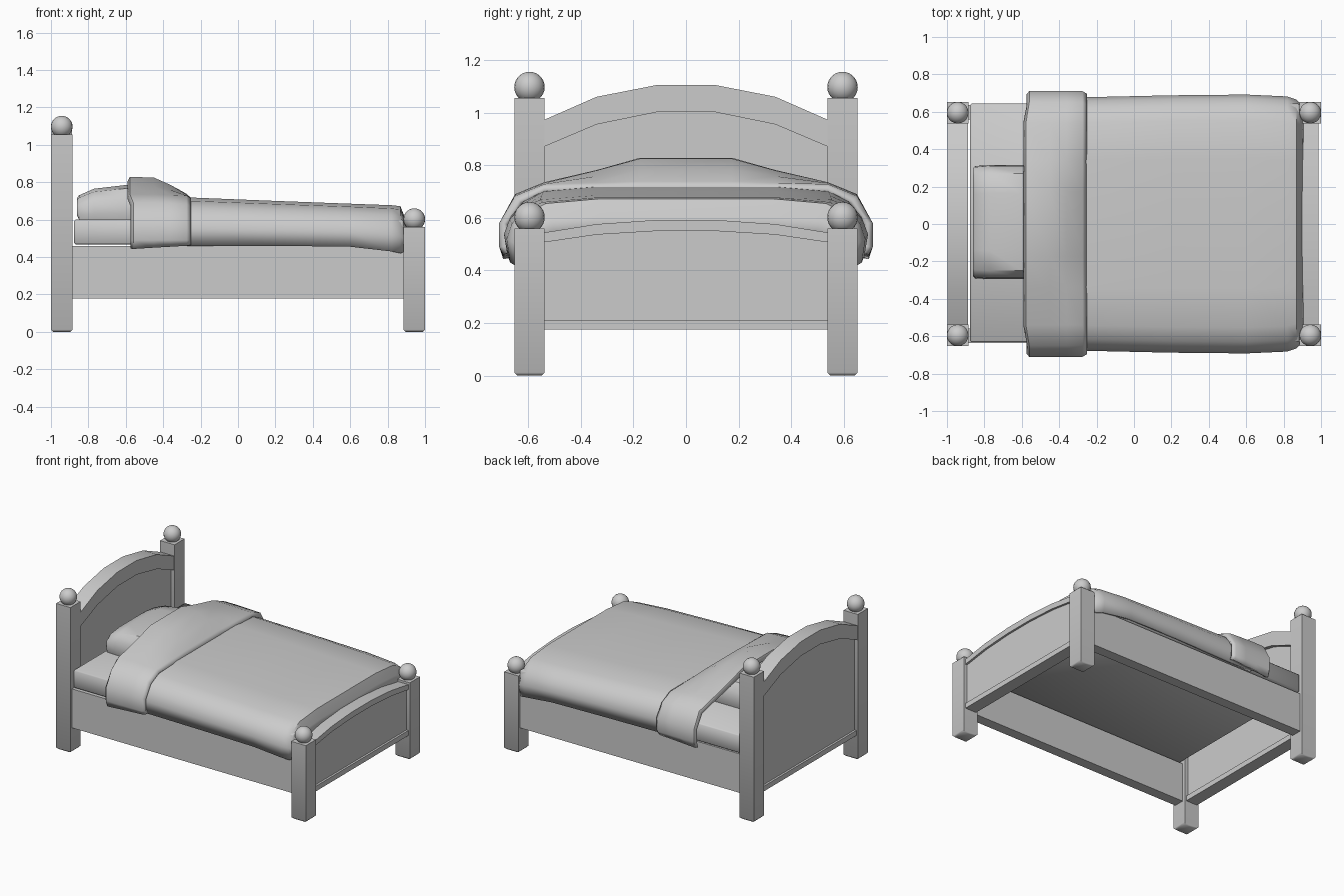
import bpy, bmesh
from mathutils import Matrix

cube = bpy.data.objects.get("Cube")
if cube:
    bpy.data.objects.remove(cube, do_unlink=True)

grey = bpy.data.materials.new("plain grey")
grey.use_nodes = True
grey.diffuse_color = (0.6, 0.6, 0.6, 1)
grey.node_tree.nodes["Principled BSDF"].inputs["Base Color"].default_value = (0.6, 0.6, 0.6, 1)


def finish(name, bm, smooth=None):
    bmesh.ops.recalc_face_normals(bm, faces=bm.faces)
    mesh = bpy.data.meshes.new(name)
    bm.to_mesh(mesh)
    bm.free()
    mesh.materials.append(grey)
    obj = bpy.data.objects.new(name, mesh)
    bpy.context.collection.objects.link(obj)
    if smooth:
        bpy.ops.object.select_all(action='DESELECT')
        obj.select_set(True)
        bpy.context.view_layer.objects.active = obj
        bpy.ops.object.shade_smooth_by_angle(angle=smooth)
    return obj


def box(name, x, y, z, bevel=0, bottom_only=False):
    bm = bmesh.new()
    size = [b - a for a, b in (x, y, z)]
    mid = [(a + b) / 2 for a, b in (x, y, z)]
    bmesh.ops.create_cube(bm, size=1, matrix=Matrix.Translation(mid) @ Matrix.Diagonal((*size, 1)))
    if bevel:
        edges = [e for e in bm.edges
                 if not bottom_only or all(v.co.z < z[0] + 0.001 for v in e.verts)]
        bmesh.ops.bevel(bm, geom=edges, offset=bevel, segments=1, affect='EDGES')
    return finish(name, bm, 0.9 if bevel else None)


def extrude_x(name, outline, x0, x1):
    """Solid from a (y, z) outline running from x0 to x1."""
    bm = bmesh.new()
    face = bm.faces.new([bm.verts.new((x0, y, z)) for y, z in outline])
    new = bmesh.ops.extrude_face_region(bm, geom=[face])["geom"]
    bmesh.ops.translate(bm, vec=(x1 - x0, 0, 0),
                        verts=[v for v in new if isinstance(v, bmesh.types.BMVert)])
    return finish(name, bm, 0.6)


def loft(name, sections, closed, smooth):
    """Skin a row of equal-length point sections."""
    bm = bmesh.new()
    rows = [[bm.verts.new(p) for p in s] for s in sections]
    n = len(rows[0])
    for a, b in zip(rows, rows[1:]):
        for i in range(n if closed else n - 1):
            j = (i + 1) % n
            bm.faces.new((a[i], a[j], b[j], b[i]))
    if closed:
        bm.faces.new(rows[0])
        bm.faces.new(rows[-1])
    return finish(name, bm, smooth)


def mirrored(half):
    """Complete a half section that runs from +y to the middle."""
    return half + [(-y, z) for y, z in reversed(half)]


def thicken(obj, amount):
    mod = obj.modifiers.new("thickness", 'SOLIDIFY')
    mod.thickness = amount
    # grow toward the inside of the cover
    top = max(obj.data.polygons, key=lambda p: p.center.z)
    mod.offset = -1 if top.normal.z > 0 else 1


# Corner posts with ball finials
for end, x, height in (("head", -0.9425, 1.055), ("foot", 0.9425, 0.56)):
    for side, y in (("left", 0.595), ("right", -0.595)):
        box(f"{end}_post_{side}", (x - 0.0575, x + 0.0575), (y - 0.0575, y + 0.0575),
            (0, height), 0.012, True)
        bm = bmesh.new()
        bmesh.ops.create_uvsphere(bm, u_segments=20, v_segments=14, radius=0.058,
                                  matrix=Matrix.Translation((x, y, height + 0.042)))
        finish(f"{end}_finial_{side}", bm, 0.7)

# Arched end boards: thick rim, recessed panel and bottom rail
head_arch = [(0.545, 0.97), (0.34, 1.06), (0.11, 1.105)]
head_inner = [(0.545, 0.868), (0.34, 0.955), (0.11, 1.002)]
foot_arch = [(0.545, 0.543), (0.34, 0.576), (0.11, 0.592)]
foot_inner = [(0.545, 0.506), (0.34, 0.536), (0.11, 0.55)]
for end, x, depth, arch, inner in (("head", -0.9425, 0.055, head_arch, head_inner),
                                   ("foot", 0.9425, 0.045, foot_arch, foot_inner)):
    extrude_x(f"{end}board_rim", mirrored(arch) + mirrored(inner)[::-1], x - depth, x + depth)
    extrude_x(f"{end}board_panel", mirrored([(0.545, 0.18)] + inner), x - 0.03, x + 0.03)
    box(f"{end}board_bottom_rail", (x - 0.045, x + 0.045), (-0.545, 0.545), (0.175, 0.212))

# Side rails and mattress
for side, s in (("left", 1), ("right", -1)):
    box(f"side_rail_{side}", (-0.89, 0.89), sorted((s * 0.56, s * 0.635)), (0.178, 0.46))
box("mattress", (-0.876, 0.885), (-0.632, 0.643), (0.468, 0.6), 0.008)

# Pillow: x, bottom, top, half width
pillow_half = [(0.97, 0.0), (1.0, 0.2), (0.98, 0.6), (0.85, 0.9), (0.5, 1.0)]
sections = []
for x, low, top, w in ((-0.86, 0.62, 0.715, 0.29), (-0.85, 0.6, 0.73, 0.3),
                       (-0.77, 0.598, 0.765, 0.305), (-0.6, 0.598, 0.785, 0.305),
                       (-0.42, 0.598, 0.775, 0.305), (-0.32, 0.6, 0.70, 0.29)):
    sections.append([(x, 0.01 + y * w, low + z * (top - low)) for y, z in mirrored(pillow_half)])
loft("pillow", sections, True, 0.7)

# Blanket: x, half width, top, hem; the last stations drop behind the footboard
drape = [(0.98, 0.0), (1.0, 0.36), (0.97, 0.6), (0.91, 0.79), (0.8, 0.93), (0.5, 1.0)]
sections = []
for x, w, top, hem in ((-0.45, 0.675, 0.71, 0.46), (-0.25, 0.678, 0.718, 0.46),
                       (0.2, 0.688, 0.7, 0.46), (0.6, 0.692, 0.685, 0.455),
                       (0.82, 0.682, 0.677, 0.43), (0.868, 0.665, 0.672, 0.42),
                       (0.895, 0.64, 0.605, 0.43), (0.912, 0.62, 0.54, 0.44)):
    sections.append([(x, y * w, hem + z * (top - hem)) for y, z in mirrored(drape)])
thicken(loft("blanket", sections, False, 0.8), 0.02)

# Turned-down fold over the pillow: x, half width, crown, shoulder, hem
sections = []
for x, w, crown, shoulder, hem in ((-0.592, 0.695, 0.8, 0.715, 0.445),
                                   (-0.578, 0.71, 0.828, 0.735, 0.443),
                                   (-0.45, 0.71, 0.825, 0.735, 0.45),
                                   (-0.36, 0.71, 0.785, 0.732, 0.455),
                                   (-0.275, 0.71, 0.738, 0.728, 0.46),
                                   (-0.25, 0.695, 0.715, 0.712, 0.465)):
    # the hem and sides pull back a little from the pillow end
    back = 0.018 if x < -0.5 else 0
    half = [(w - 0.015, hem), (w, 0.49), (w, 0.58), (w - 0.06, shoulder - 0.045),
            (0.54, shoulder), (0.34, shoulder + 0.5 * (crown - shoulder)), (0.175, crown)]
    sections.append([(x + (back if abs(y) > 0.6 else 0), y, z) for y, z in mirrored(half)])
thicken(loft("blanket_fold", sections, False, 0.8), 0.03)
